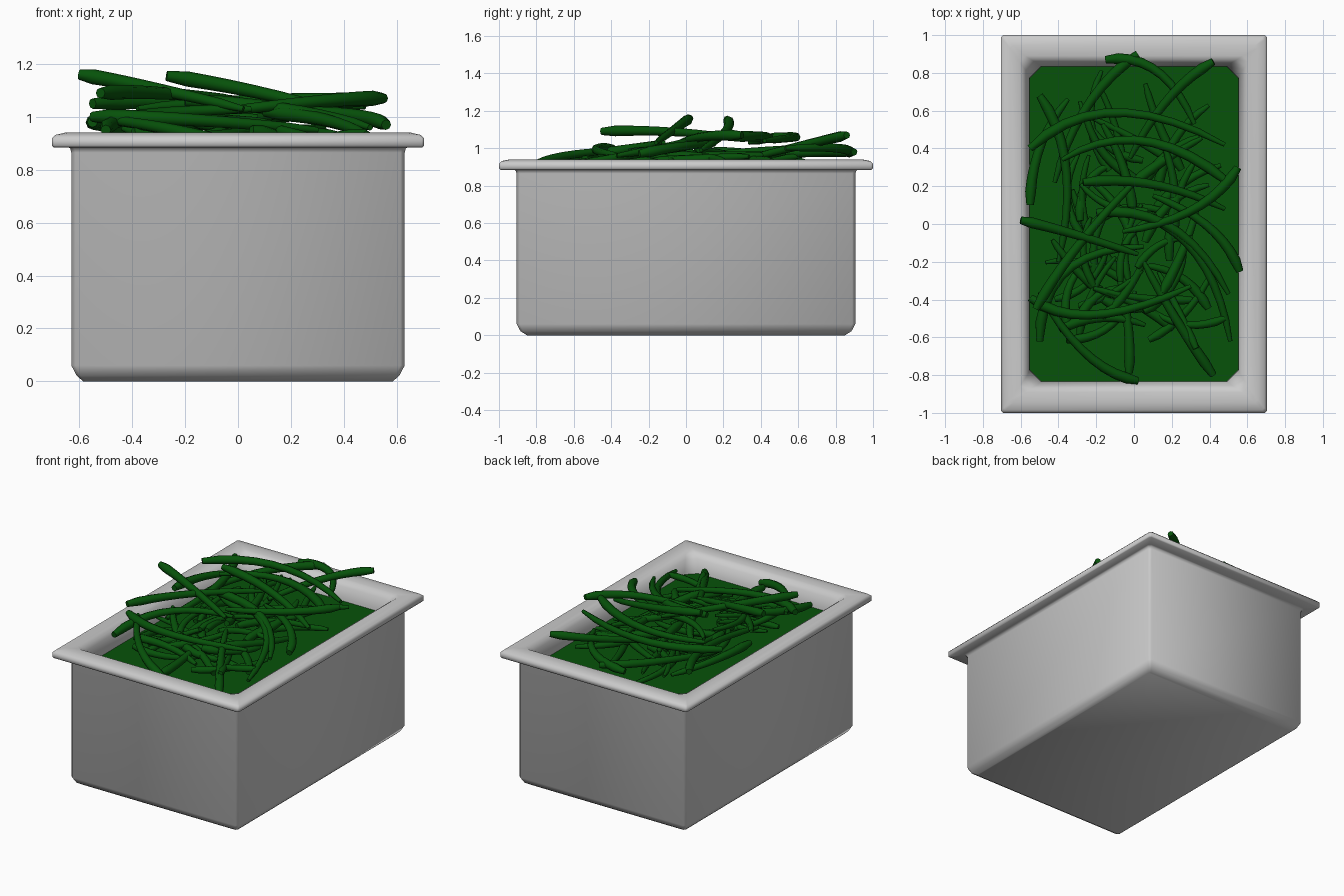
import bpy, bmesh, math, random
from mathutils import Vector

if "Cube" in bpy.data.objects:
    bpy.data.objects.remove(bpy.data.objects["Cube"])

random.seed(4)


def make_object(name, bm, angle=60, color=None):
    bmesh.ops.recalc_face_normals(bm, faces=bm.faces)
    me = bpy.data.meshes.new(name)
    bm.to_mesh(me)
    bm.free()
    ob = bpy.data.objects.new(name, me)
    bpy.context.collection.objects.link(ob)
    if color:
        mat = bpy.data.materials.get("bean_green") or bpy.data.materials.new("bean_green")
        mat.diffuse_color = color
        mat.use_nodes = True
        mat.node_tree.nodes["Principled BSDF"].inputs["Base Color"].default_value = mat.diffuse_color
        me.materials.append(mat)
    bpy.ops.object.select_all(action='DESELECT')
    ob.select_set(True)
    bpy.context.view_layer.objects.active = ob
    bpy.ops.object.shade_smooth_by_angle(angle=math.radians(angle))
    return ob


def rect_ring(bm, hx, hy, z, c):
    # rectangle with clipped corners
    pts = [(hx, -hy + c), (hx, hy - c), (hx - c, hy), (-hx + c, hy),
           (-hx, hy - c), (-hx, -hy + c), (-hx + c, -hy), (hx - c, -hy)]
    return [bm.verts.new((x, y, z)) for x, y in pts]


def bridge(bm, a, b):
    n = len(a)
    for i in range(n):
        bm.faces.new((a[i], a[(i + 1) % n], b[(i + 1) % n], b[i]))


# Pan: profile from outer bottom, over the rim, to inner floor (hx, hy, z, corner)
profile = [
    (0.585, 0.85, 0.0, 0.012), (0.61, 0.885, 0.022, 0.014), (0.63, 0.905, 0.06, 0.016),
    (0.63, 0.905, 0.865, 0.016), (0.634, 0.911, 0.88, 0.016), (0.643, 0.92, 0.887, 0.016),
    (0.698, 0.993, 0.885, 0.01), (0.704, 1.0, 0.892, 0.01), (0.704, 1.0, 0.918, 0.01),
    (0.69, 0.985, 0.932, 0.012), (0.655, 0.945, 0.94, 0.015), (0.605, 0.89, 0.938, 0.03),
    (0.585, 0.87, 0.925, 0.04), (0.568, 0.855, 0.90, 0.05), (0.553, 0.835, 0.83, 0.06),
    (0.55, 0.83, 0.08, 0.06), (0.53, 0.81, 0.04, 0.05)]
bm = bmesh.new()
rings = [rect_ring(bm, *p) for p in profile]
for a, b in zip(rings, rings[1:]):
    bridge(bm, a, b)
bm.faces.new(rings[0])
bm.faces.new(rings[-1])
make_object("steam_pan", bm, 60)

GREEN = (0.002, 0.085, 0.003, 1)

# Flat bed filling the pan under the beans
bm = bmesh.new()
bm.faces.new(rect_ring(bm, 0.552, 0.833, 0.815, 0.06))
make_object("bean_bed", bm, 30, GREEN)


def bean(bm, a, m, b, r, sides=8, steps=9):
    # tapered tube along a curve passing through a, m and b
    ctrl = m * 2 - (a + b) / 2
    prev = None
    for i in range(steps + 1):
        t = i / steps
        p = a * (1 - t) ** 2 + ctrl * 2 * t * (1 - t) + b * t * t
        tan = ((ctrl - a) * (1 - t) + (b - ctrl) * t).normalized()
        side = tan.cross(Vector((0, 0, 1))).normalized()
        up = side.cross(tan)
        rad = r * (1.2 - 0.5 * t) * (0.65 if i in (0, steps) else 1)
        ring = []
        for k in range(sides):
            g = 2 * math.pi * k / sides
            ring.append(bm.verts.new(p + (side * math.cos(g) + up * math.sin(g)) * rad))
        if prev:
            bridge(bm, prev, ring)
        else:
            bm.faces.new(ring)
        prev = ring
    bm.faces.new(prev)


# Top beans: start xy, middle xy, end xy, start z, end z
top_beans = [
    (-.60, .02, -.33, -.05, .02, -.16, 1.16, 1.03),
    (-.27, .22, .10, .21, .48, .08, 1.155, .99),
    (-.52, -.45, -.30, -.12, .02, .24, 1.09, 1.06),
    (-.55, .40, -.10, .59, .48, .42, 1.05, 1.04),
    (.50, .22, .05, .44, -.38, .34, 1.06, 1.03),
    (.42, .86, .18, .66, -.02, .35, 1.07, .95),
    (-.15, .87, .12, .81, .32, .53, .97, 1.0),
    (.02, .90, -.25, .62, -.42, .22, .98, .94),
    (-.50, .68, -.36, .30, -.40, -.20, .99, .93),
    (-.55, .10, -.50, .40, -.35, .66, .98, .92),
    (-.20, .06, .20, -.02, .50, -.37, 1.06, .96),
    (.10, .03, .36, -.20, .51, -.62, 1.02, .91),
    (.55, .30, .32, .08, -.06, -.04, 1.07, 1.02),
    (.56, -.25, .40, -.02, .10, .15, .97, 1.02),
    (-.50, -.62, -.36, -.25, .05, -.12, .95, 1.03),
    (.42, -.80, .22, -.50, .05, -.20, .86, .97),
    (.02, -.83, -.25, -.69, -.50, -.36, .88, .99),
    (-.55, -.39, -.20, -.48, .30, -.33, 1.0, .95)]
bm = bmesh.new()
for x0, y0, xm, ym, x1, y1, z0, z1 in top_beans:
    zm = (z0 + z1) / 2 + 0.015
    bean(bm, Vector((x0, y0, z0)), Vector((xm, ym, zm)), Vector((x1, y1, z1)), 0.025)
make_object("top_beans", bm, 60, GREEN)

# Lower beans scattered beneath, heaped towards the middle
bm = bmesh.new()
for i in range(46):
    x, y = random.uniform(-0.3, 0.3), random.uniform(-0.55, 0.55)
    heap = 1 - min(1, math.hypot(x / 0.5, y / 0.85))
    c = Vector((x, y, 0.86 + 0.17 * heap * random.uniform(0.3, 1)))
    ang = random.uniform(0, math.pi)
    half = random.uniform(0.22, 0.34)
    d = Vector((math.cos(ang) * 0.7, math.sin(ang) * 0.85, random.uniform(-0.15, 0.15))) * half
    bend = Vector((-math.sin(ang), math.cos(ang), 0.1)) * random.uniform(-0.08, 0.08)
    bean(bm, c - d, c + bend, c + d, random.uniform(0.019, 0.025))
make_object("lower_beans", bm, 60, GREEN)
